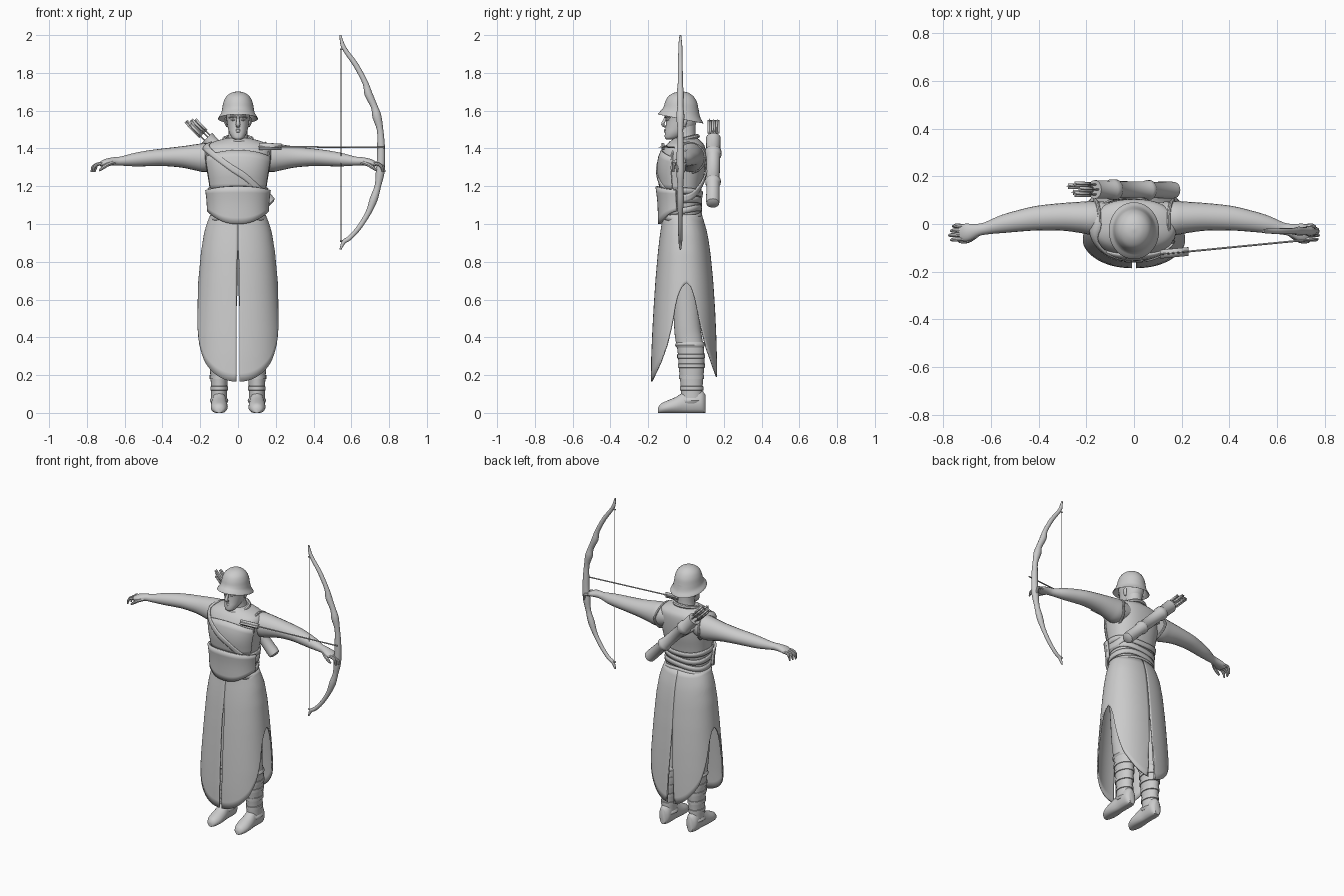
import bpy, bmesh, math
from mathutils import Vector as V

grey = bpy.data.materials.new("plain grey")
grey.diffuse_color = (0.6, 0.6, 0.6, 1)


def spline(rows, n=4):
    """Catmull-Rom interpolation of equal-length rows of numbers."""
    out = []
    for i in range(len(rows) - 1):
        p = [rows[max(0, min(len(rows) - 1, i + k))] for k in (-1, 0, 1, 2)]
        for s in range(n):
            t = s / n
            out.append([0.5 * (2 * b + (c - a) * t + (2 * a - 5 * b + 4 * c - d) * t * t
                               + (3 * b - a - 3 * c + d) * t ** 3) for a, b, c, d in zip(*p)])
    return out + [list(rows[-1])]


def lookup(rows, v):
    """Linear interpolation of rows keyed on their first number (ascending)."""
    if v <= rows[0][0]:
        return rows[0][1:]
    for a, b in zip(rows, rows[1:]):
        if v <= b[0]:
            t = (v - a[0]) / (b[0] - a[0])
            return [p + (q - p) * t for p, q in zip(a[1:], b[1:])]
    return rows[-1][1:]


def skin(name, rings, closed=True, caps=True, thick=0):
    """Surface through rings of points, optionally capped or thickened."""
    bm = bmesh.new()
    vs = [[bm.verts.new(p) for p in r] for r in rings]
    n = len(rings[0])
    for a, b in zip(vs, vs[1:]):
        for i in range(n if closed else n - 1):
            j = (i + 1) % n
            bm.faces.new((a[i], a[j], b[j], b[i]))
    if closed and caps:
        bm.faces.new(vs[0])
        bm.faces.new(vs[-1])
    bmesh.ops.remove_doubles(bm, verts=bm.verts, dist=1e-5)
    bmesh.ops.recalc_face_normals(bm, faces=bm.faces)
    me = bpy.data.meshes.new(name)
    bm.to_mesh(me)
    bm.free()
    me.materials.append(grey)
    ob = bpy.data.objects.new(name, me)
    bpy.context.collection.objects.link(ob)
    if thick:
        m = ob.modifiers.new("thickness", 'SOLIDIFY')
        m.thickness, m.offset = thick, 0
    return ob


def oval(a, rx, yf, yb, e=2.0):
    """Point on a rounded section; angle 0 is front, 90 degrees is +x."""
    s, c = math.sin(a), math.cos(a)
    return (math.copysign(abs(s) ** (2 / e), s) * rx,
            (yf + yb) / 2 - math.copysign(abs(c) ** (2 / e), c) * (yb - yf) / 2)


def loft(name, rows, e=2.0, sides=32, n=4, caps=True):
    """Upright body from rows (z, half width, front y, back y)."""
    rings = [[V((*oval(2 * math.pi * i / sides, rx, yf, yb, e), z)) for i in range(sides)]
             for z, rx, yf, yb in spline(rows, n)]
    return skin(name, rings, caps=caps)


def tube(name, rows, up=(0, 0, 1), sides=12, n=4):
    """Limb along rows (x, y, z, radius across, radius along up)."""
    rows = spline(rows, n) if n > 1 else rows
    pts = [V(r[:3]) for r in rows]
    rings = []
    for i, r in enumerate(rows):
        t = (pts[min(i + 1, len(pts) - 1)] - pts[max(i - 1, 0)]).normalized()
        side = t.cross(V(up)).normalized()
        top = side.cross(t)
        rings.append([pts[i] + side * r[3] * math.cos(a) + top * r[4] * math.sin(a)
                      for a in (2 * math.pi * k / sides for k in range(sides))])
    return skin(name, rings)


def rod(name, a, b, r, sides=8):
    return tube(name, [(*a, r, r), (*b, r, r)], (0, 1, 0.01), sides, 1)


# Torso
TORSO = [(0.98, .145, -.12, .085), (1.05, .14, -.122, .075), (1.12, .142, -.125, .075),
         (1.2, .152, -.135, .085), (1.28, .165, -.147, .1), (1.36, .178, -.138, .105),
         (1.41, .172, -.112, .1), (1.437, .125, -.085, .08), (1.455, .06, -.06, .06)]
loft("torso", TORSO, 2.3, 40)
SMOOTH_TORSO = spline(TORSO)


def wrap(name, a0, a1, lo, hi, off, thick=.008, n=48, m=6):
    """Band lying on the torso between two height functions of the angle."""
    rings = []
    for j in range(m + 1):
        ring = []
        for i in range(n + 1):
            a = math.radians(a0 + (a1 - a0) * i / n)
            z = lo(a) + (hi(a) - lo(a)) * j / m
            rx, yf, yb = lookup(SMOOTH_TORSO, z)
            ring.append(V((*oval(a, rx + off, yf - off, yb + off, 2.3), z)))
        rings.append(ring)
    return skin(name, rings, closed=False, thick=thick)


# Armour, belts and quiver strap
wrap("chest_plate", -68, 68, lambda a: 1.18, lambda a: 1.39 - .04 * math.sin(a) ** 2, .004)
wrap("belly_plate", -80, 80, lambda a: 1.0 + .07 * math.sin(a) ** 2,
     lambda a: 1.2 - .02 * math.sin(a) ** 2, .02, .014)
for k, z in enumerate((1.02, 1.06, 1.105, 1.15)):
    wrap(f"waist_belt_{k}", 0, 360, lambda a: z + .01 * math.cos(2 * a + k),
         lambda a: z + .032 + .01 * math.cos(2 * a + k), .006, m=2)
wrap("quiver_strap", 0, 360, lambda a: 1.255 - .14 * math.sin(a),
     lambda a: 1.295 - .14 * math.sin(a), .008, m=3)
for s in (-1, 1):
    tube("armhole_trim", [(s * (.165 - .02 * abs(math.sin(a))), .012 + .088 * math.cos(a),
                           1.35 + .078 * math.sin(a), .008, .008)
                          for a in (math.pi * k / 8 for k in range(17))], (1, 0, 0), 8, 2)
tube("collar", [(.072 * math.sin(a), -.01 - .07 * math.cos(a), 1.447 - .018 * math.cos(a), .013, .012)
                for a in (math.pi * k / 10 for k in range(21))], sides=8, n=2)

# Skirt: two halves, slit at front, back and sides
SKIRT = [(.15, .235, -.182, .162), (.3, .232, -.18, .16), (.42, .228, -.175, .156),
         (.55, .218, -.168, .15), (.7, .206, -.158, .14), (.85, .192, -.145, .125),
         (.95, .176, -.133, .11), (1.0, .162, -.125, .095), (1.05, .142, -.122, .08)]
HEM = [(-.178, .165), (-.13, .27), (-.1, .36), (-.075, .47), (-.055, .6), (-.03, .66),
       (0, .69), (.03, .665), (.05, .6), (.075, .47), (.105, .34), (.13, .27), (.156, .19)]
for s in (-1, 1):
    rings = []
    for j in range(21):
        ring = []
        for i in range(49):
            a = math.pi * i / 48
            _, yh = oval(a, .228, -.178, .156, 2.2)
            hem = lookup(HEM, yh)[0]
            z = 1.05 + (hem - 1.05) * j / 20
            x, y = oval(a, *lookup(SKIRT, z), 2.2)
            gap = min(.008, max(0, .88 - z) * .06) if i < 24 else max(0, .7 - z) * .05
            ring.append(V((s * max(x, gap), y, z)))
        rings.append(ring)
    skin("skirt_half", rings, closed=False, thick=.008)

# Legs, boots and arms with hands
ARM = [(.10, .02, 1.36, .07, .065), (.17, .025, 1.352, .072, .077), (.22, .028, 1.353, .066, .07),
       (.30, .03, 1.355, .058, .056), (.40, .025, 1.353, .052, .046), (.47, .015, 1.348, .046, .042),
       (.55, 0, 1.34, .038, .035), (.62, -.018, 1.333, .026, .024), (.655, -.025, 1.332, .026, .022),
       (.70, -.035, 1.325, .037, .019), (.73, -.038, 1.315, .033, .012)]
LEG = [(.06, .042, -.025, .088), (.14, .043, -.028, .088), (.24, .049, -.038, .096),
       (.33, .053, -.045, .096), (.4, .052, -.058, .085), (.5, .058, -.065, .075), (.85, .075, -.08, .07)]
SHOE = [(-.148, .012, .012), (-.135, .03, .022), (-.1, .043, .03), (-.05, .043, .04),
        (0, .038, .055), (.05, .04, .06), (.085, .036, .055), (.102, .02, .045)]
for s in (-1, 1):
    tube("arm", [(s * r[0], *r[1:]) for r in ARM], sides=20)
    for k in range(4):
        y = -.064 + .019 * k
        x = .775 - .008 * abs(k - 1)
        tube("finger", [(s * .71, y * .9 - .004, 1.32, .010, .010), (s * .745, y, 1.316, .009, .009),
                        (s * (x - .006), y - .002, 1.3, .008, .008),
                        (s * x, y - .003, 1.275, .005, .005)], sides=8, n=3)
    tube("thumb", [(s * .655, -.04, 1.328, .012, .012), (s * .69, -.066, 1.315, .011, .011),
                   (s * .715, -.073, 1.298, .009, .009), (s * .735, -.074, 1.282, .005, .005)], sides=8, n=3)
    leg = loft("leg", LEG, sides=24)
    leg.location.x = s * .1
    for z, r in ((.065, .046), (.36, .057)):
        cuff = loft("boot_cuff", [(z - .014, r - .004, -.05 if z > .2 else -.034, .094),
                                  (z, r + .003, -.058 if z > .2 else -.038, .1),
                                  (z + .014, r - .004, -.05 if z > .2 else -.034, .094)], sides=24, n=2)
        cuff.location.x = s * .1
    for z in (.13, .19, .25, .3):
        wide = lookup(LEG, z)
        strap = loft("boot_strap", [(z + d, wide[0] + o, wide[1] - o, wide[2] + o)
                                    for d, o in ((-.012, -.002), (-.01, .004), (.01, .004), (.012, -.002))],
                     sides=24, n=1)
        strap.location.x = s * .1
    # Shoe: flat sole with a rounded upper
    skin("shoe", [[V((s * .1 + w * math.cos(a) * (1 if math.sin(a) > 0 else 1.04), y,
                      max(0, h * (1 + 1.15 * math.sin(a))))) for a in
                   (2 * math.pi * k / 20 for k in range(20))] for y, w, h in spline(SHOE, 3)])

# Head
loft("neck", [(1.4, .075, -.06, .065), (1.44, .058, -.055, .055), (1.48, .05, -.055, .05),
              (1.54, .05, -.06, .05)], sides=24)
loft("head", [(1.448, .016, -.105, -.07), (1.456, .031, -.112, -.04), (1.48, .045, -.112, .0),
              (1.51, .054, -.108, .04), (1.55, .06, -.106, .06), (1.6, .064, -.112, .068),
              (1.65, .05, -.08, .05)], 2.2, 32)
tube("nose", [(0, -.104, 1.575, .006, .006), (0, -.114, 1.55, .008, .008),
              (0, -.123, 1.527, .012, .009), (0, -.108, 1.515, .01, .006)], (0, 1, 0), 10)
for z, h in ((1.497, .004), (1.49, .005)):
    tube("lip", [(-.02, -.1, z, .002, .002), (0, -.112, z, h, .006), (.02, -.1, z, .002, .002)], sides=8)
for s in (-1, 1):
    tube("brow", [(s * .008, -.107, 1.566, .006, .005), (s * .028, -.104, 1.571, .006, .006),
                  (s * .048, -.084, 1.563, .004, .004)], sides=8)
    tube("eye", [(s * .014, -.1, 1.551, .003, .003), (s * .026, -.1, 1.552, .006, .006),
                 (s * .038, -.092, 1.551, .003, .003)], sides=8)
    tube("ear", [(s * .058, -.012, 1.515, .005, .008), (s * .066, -.008, 1.54, .007, .014),
                 (s * .064, -.005, 1.565, .005, .012)], (0, 1, 0), 8)

# Helmet: outer dome, flared brim and hollow inside, brim dips at the back
HELM = [(1.702, .004, -.026, -.018), (1.695, .035, -.062, .012), (1.675, .062, -.094, .04),
        (1.645, .077, -.111, .058), (1.61, .084, -.12, .067), (1.585, .09, -.13, .075),
        (1.562, .104, -.146, .09), (1.557, .103, -.145, .089), (1.58, .085, -.124, .071), (1.62, .07, -.1, .055)]
helmet = loft("helmet", HELM, sides=40)
for v in helmet.data.vertices:
    if v.co.z < 1.63:
        v.co.z -= (v.co.y + .028) * .2 * min(1, (1.63 - v.co.z) / .05)

# Quiver with rings and spare arrows
lower, upper = V((.175, .142, 1.105)), V((-.165, .145, 1.455))
quiver = [(0, .02), (.015, .034), (.06, .036), (.30, .034), (.32, .041), (.36, .041), (.38, .035),
          (.72, .036), (.74, .043), (.80, .043), (.82, .037), (1, .039)]
tube("quiver", [(*lower.lerp(upper, t), r, r) for t, r in quiver], (0, 1, 0), 24, 1)
for k in range(5):
    a = 2 * math.pi * k / 5
    off = V((.7 * math.cos(a), math.sin(a), .7 * math.cos(a))) * .022
    tip = lower.lerp(upper, 1.23 + .03 * (k % 3)) + off
    rod("spare_arrow", upper + off, tip, .004)
    for up in (V((0, .011, 0)), V((.008, 0, .008))):
        b = lower.lerp(upper, 1.06) + off
        skin("spare_feather", [[b - up, b + up], [tip - up, tip + up]], closed=False, thick=.002)

# Bow, string and nocked arrow
BOW = [(.542, 2.0, .005), (.553, 1.95, .011), (.575, 1.91, .012), (.625, 1.84, .014), (.675, 1.745, .015),
       (.69, 1.69, .021), (.722, 1.62, .018), (.735, 1.57, .024), (.752, 1.5, .017), (.757, 1.42, .02),
       (.757, 1.34, .022), (.752, 1.27, .023), (.74, 1.2, .017), (.718, 1.13, .021), (.69, 1.06, .015),
       (.64, .98, .013), (.59, .925, .012), (.56, .905, .011), (.542, .865, .005)]
tube("bow", [(x, -.03, z, r, r * .9) for x, z, r in BOW], (0, 1, 0), 12, 3)
for z in (1.925, .91):
    rod("bow_nock", (.57, -.03, z), (.54, -.03, z), .005)
rod("bowstring", (.545, -.03, .91), (.545, -.03, 1.925), .0018, 6)
tail, point = V((.11, -.127, 1.41)), V((.775, -.062, 1.405))
rod("arrow_shaft", tail, point, .004)
for up in (V((0, 0, .018)), V((0, .018, .004))):
    e = tail.lerp(point, .18)
    skin("arrow_feather", [[tail - up, tail + up], [e - up, e + up]], closed=False, thick=.003)

bpy.ops.object.select_all(action='SELECT')
bpy.context.view_layer.objects.active = bpy.context.selected_objects[0]
bpy.ops.object.shade_smooth_by_angle(angle=math.radians(40))
